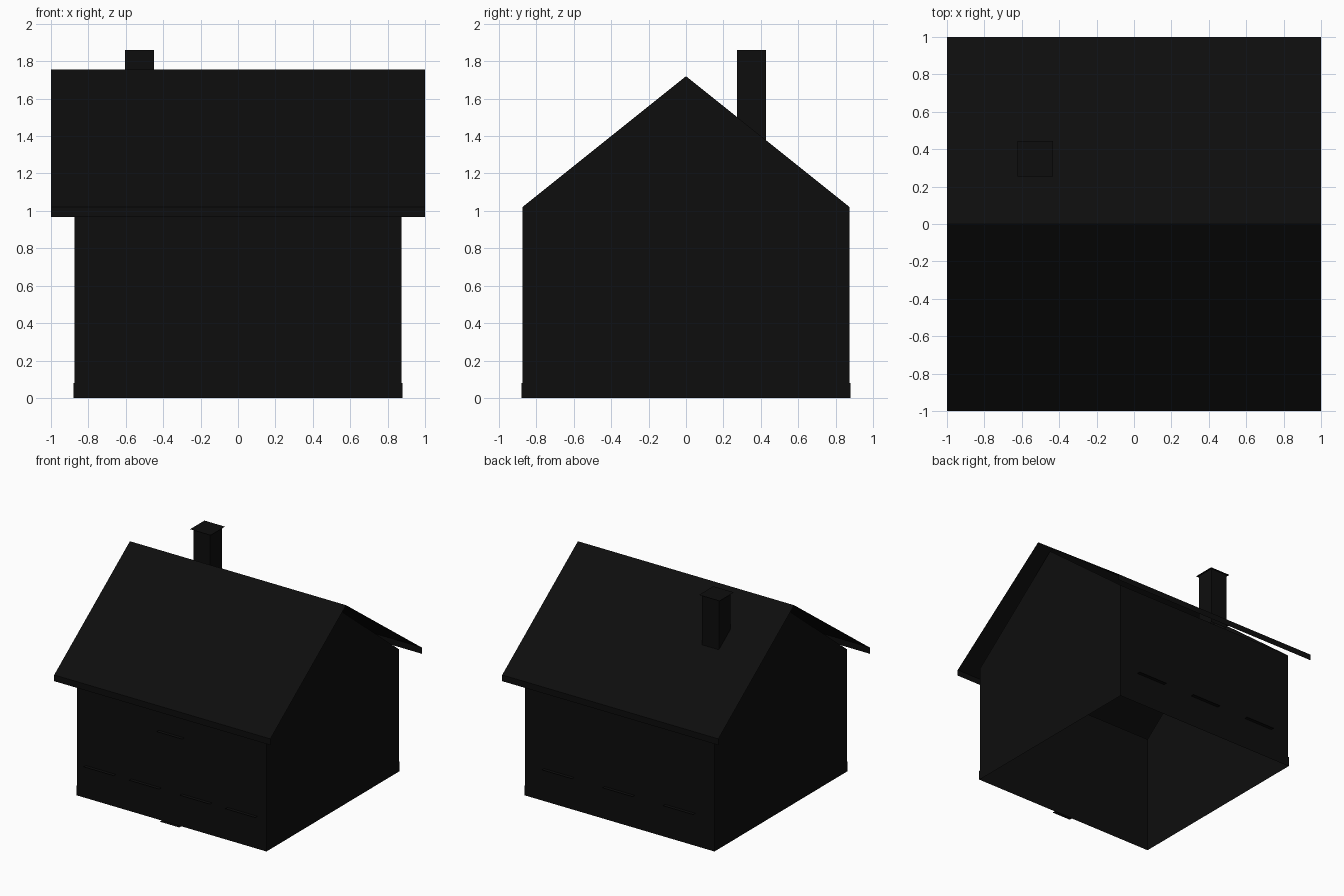
import bpy

if "Cube" in bpy.data.objects:
    bpy.data.objects.remove(bpy.data.objects["Cube"])

dark = bpy.data.materials.new("dark_paint")
dark.diffuse_color = (0.004, 0.004, 0.004, 1)
dark.use_nodes = True
dark.node_tree.nodes["Principled BSDF"].inputs["Base Color"].default_value = dark.diffuse_color


def build(name, verts, faces):
    mesh = bpy.data.meshes.new(name)
    mesh.from_pydata(verts, [], faces)
    mesh.materials.append(dark)
    obj = bpy.data.objects.new(name, mesh)
    bpy.context.collection.objects.link(obj)
    return obj


def strip(name, profile, x0, x1, caps=False):
    """Sweep an open (y, z) profile along x, optionally filling both ends."""
    n = len(profile)
    verts = [(x, y, z) for x in (x0, x1) for y, z in profile]
    faces = [(i, i + 1, n + i + 1, n + i) for i in range(n - 1)]
    if caps:
        faces += [tuple(reversed(range(n))), tuple(range(n, 2 * n))]
    return build(name, verts, faces)


def tube(name, x0, x1, y0, y1, z0, z1):
    """Four upright faces, open above and below."""
    ring = [(x0, y0), (x1, y0), (x1, y1), (x0, y1)]
    verts = [(x, y, z) for z in (z0, z1) for x, y in ring]
    return build(name, verts, [(i, (i + 1) % 4, 4 + (i + 1) % 4, 4 + i) for i in range(4)])


def plate(name, x0, x1, y0, y1, z):
    return build(name, [(x0, y0, z), (x1, y0, z), (x1, y1, z), (x0, y1, z)], [(0, 1, 2, 3)])


W = 0.875   # half width of the walls

# Walls: open underneath, gables at both ends
walls = build("walls",
    [(x, y, z) for x in (-W, W) for y, z in
     ((-W, 0), (-W, 1.02), (0, 1.72), (W, 1.02), (W, 0))],
    [(0, 5, 6, 1), (4, 3, 8, 9), (0, 1, 2, 3, 4), (9, 8, 7, 6, 5)])

# Low base band around the walls
B = W + 0.004
tube("base_band", -B, B, -B, B, 0, 0.08)

# Roof sheet with a turned-down lip along each eave
strip("roof", [(-1, 0.968), (-1, 1.02), (0, 1.756), (1, 1.02), (1, 0.968)], -1, 1)

# Chimney and its thin cap
tube("chimney", -0.604, -0.449, 0.272, 0.428, 1.37, 1.86)
plate("chimney_cap", -0.622, -0.432, 0.255, 0.445, 1.86)

# Door canopy and doorstep
plate("door_canopy", -0.12, 0.12, -W - 0.03, -W, 0.745)
plate("doorstep", -0.09, 0.09, -W - 0.03, -W, 0.0)

# Window sills on the front and back walls
for x in (-0.655, -0.235, 0.235, 0.655):
    plate("front_sill", x - 0.14, x + 0.14, -W - 0.03, -W, 0.27)
for x in (-0.56, 0, 0.56):
    plate("back_sill", x - 0.14, x + 0.14, W, W + 0.03, 0.27)
